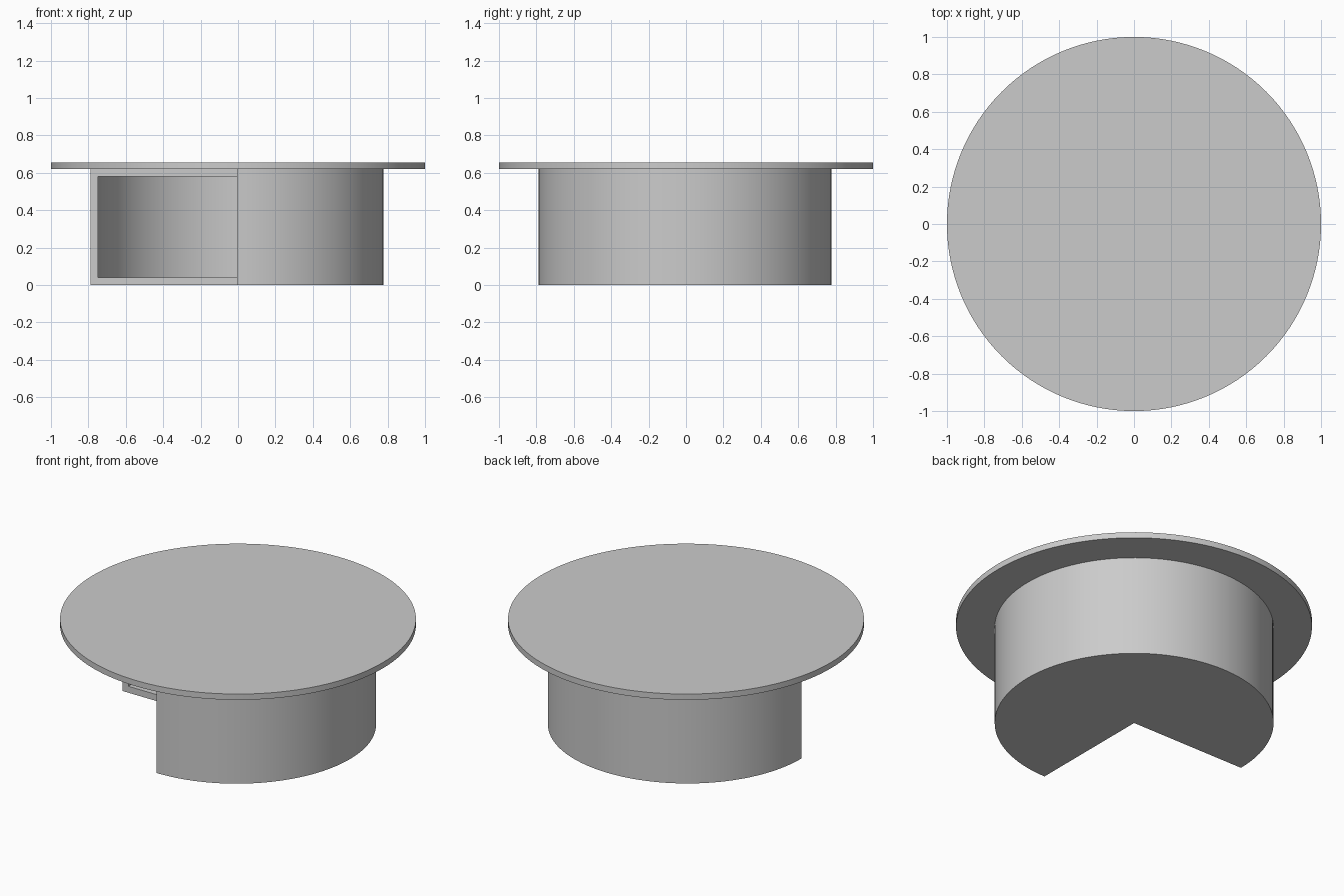
import bpy, bmesh
from math import cos, sin, pi

if "Cube" in bpy.data.objects:
    bpy.data.objects.remove(bpy.data.objects["Cube"])

R, H, T = 0.7835, 0.62, 0.04   # drum radius, height, wall thickness
SHIFT = -0.0055                # drum sits very slightly off centre
STEPS = 96                     # segments over the three-quarter turn


def smooth(obj):
    bpy.ops.object.select_all(action='DESELECT')
    obj.select_set(True)
    bpy.context.view_layer.objects.active = obj
    bpy.ops.object.shade_smooth_by_angle()


# Round table top
bpy.ops.mesh.primitive_cylinder_add(vertices=128, radius=1, depth=0.036,
                                    location=(0, 0, H + 0.018))
top = bpy.context.object
top.name = "table_top"
smooth(top)

# Hollow drum base: C-shaped section turned 270 degrees, open at front left
profile = [(0, 0), (R, 0), (R, H), (0, H),
           (0, H - T), (R - T, H - T), (R - T, T), (0, T)]
bm = bmesh.new()
rings = []
for i in range(STEPS + 1):
    a = -pi / 2 + 1.5 * pi * i / STEPS
    rings.append([bm.verts.new((r * cos(a), r * sin(a), z)) for r, z in profile])
n = len(profile)
for a, b in zip(rings, rings[1:]):
    for j in range(n):
        k = (j + 1) % n
        if profile[j][0] == 0 and profile[k][0] == 0:
            continue           # nothing to sweep along the axis
        bm.faces.new((a[j], b[j], b[k], a[k]))
# Cut faces of the opening
bm.faces.new(rings[0])
bm.faces.new(rings[-1][::-1])
bmesh.ops.remove_doubles(bm, verts=bm.verts, dist=1e-5)
bmesh.ops.recalc_face_normals(bm, faces=bm.faces)
mesh = bpy.data.meshes.new("drum_base")
bm.to_mesh(mesh)
bm.free()
base = bpy.data.objects.new("drum_base", mesh)
base.location = (SHIFT, SHIFT, 0)
bpy.context.collection.objects.link(base)
smooth(base)
